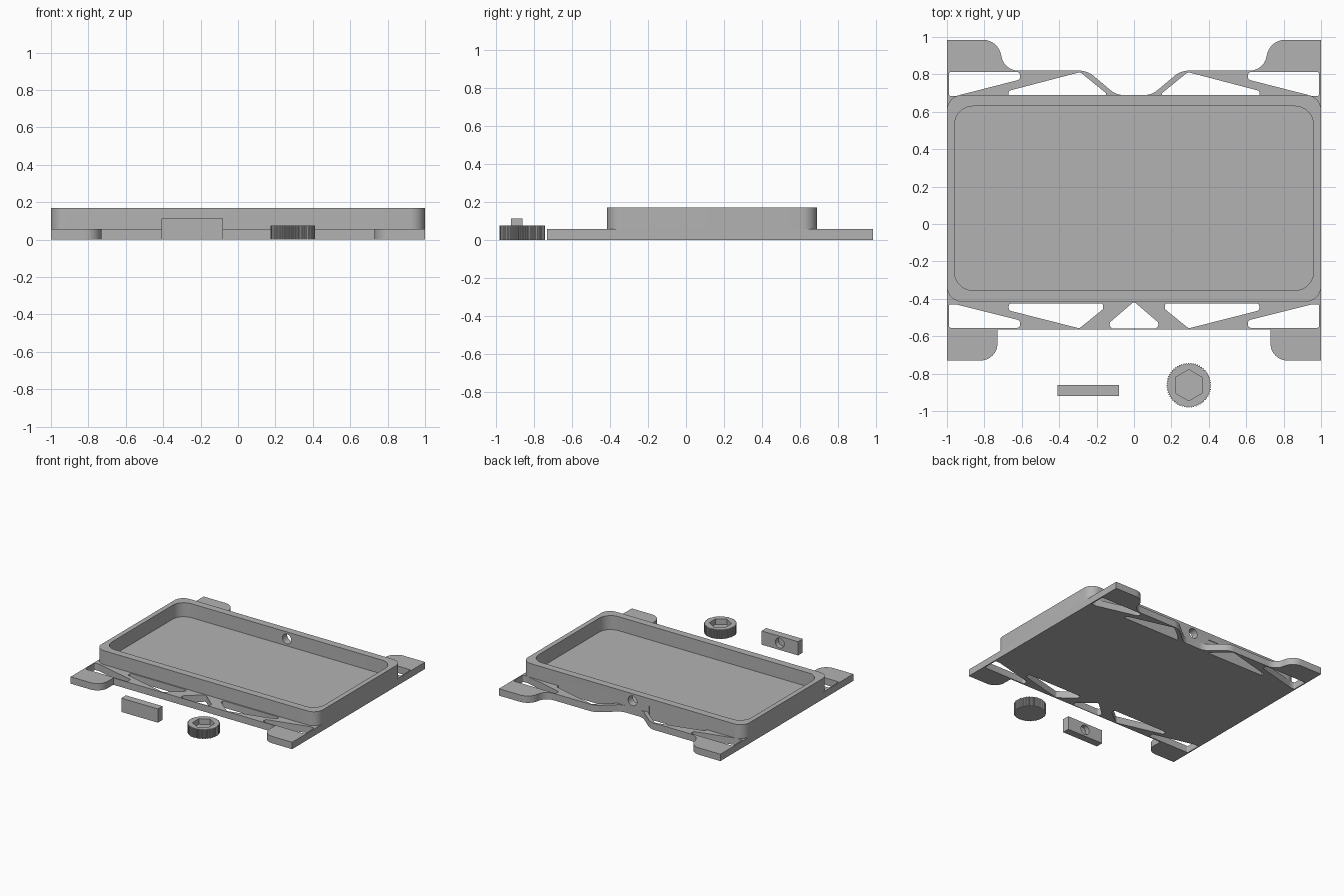
import bpy, bmesh, math
from mathutils import Vector, Matrix

if "Cube" in bpy.data.objects:
    bpy.data.objects.remove(bpy.data.objects["Cube"], do_unlink=True)

grey = bpy.data.materials.new("light_grey")
grey.use_nodes = True
grey.diffuse_color = (0.45, 0.45, 0.45, 1)
grey.node_tree.nodes["Principled BSDF"].inputs["Base Color"].default_value = grey.diffuse_color


def rounded(points, steps=8):
    """Turn (x, y, radius) corners into a polygon with circular fillets."""
    out = []
    for i, (x, y, r) in enumerate(points):
        v = Vector((x, y))
        if r == 0:
            out.append(v)
            continue
        nxt = points[(i + 1) % len(points)]
        d1 = (Vector(points[i - 1][:2]) - v).normalized()
        d2 = (Vector(nxt[:2]) - v).normalized()
        half = d1.angle(d2) / 2
        centre = v + (d1 + d2).normalized() * r / math.sin(half)
        reach = r / math.tan(half)
        a, b = v + d1 * reach - centre, v + d2 * reach - centre
        for k in range(steps + 1):
            out.append(centre + a.normalized().slerp(b.normalized(), k / steps) * r)
    return out


def prism(name, outline, z0, z1, matrix=None):
    bm = bmesh.new()
    face = bm.faces.new([bm.verts.new((p[0], p[1], z0)) for p in outline])
    top = bmesh.ops.extrude_face_region(bm, geom=[face])["geom"]
    bmesh.ops.translate(bm, vec=(0, 0, z1 - z0),
                        verts=[e for e in top if isinstance(e, bmesh.types.BMVert)])
    bmesh.ops.recalc_face_normals(bm, faces=bm.faces)
    if matrix:
        bm.transform(matrix)
    mesh = bpy.data.meshes.new(name)
    bm.to_mesh(mesh)
    bm.free()
    mesh.materials.append(grey)
    obj = bpy.data.objects.new(name, mesh)
    bpy.context.collection.objects.link(obj)
    return obj


def select(obj):
    bpy.ops.object.select_all(action='DESELECT')
    obj.select_set(True)
    bpy.context.view_layer.objects.active = obj


def cut(obj, cutters):
    select(obj)
    for c in cutters:
        mod = obj.modifiers.new("cut", 'BOOLEAN')
        mod.operation, mod.solver, mod.object = 'DIFFERENCE', 'EXACT', c
        bpy.ops.object.modifier_apply(modifier=mod.name)


def mirrored(points):
    return [(-x, y, r) for x, y, r in reversed(points)]


def rectangle(x0, x1, y0, y1, r=0):
    return rounded([(x0, y0, r), (x1, y0, r), (x1, y1, r), (x0, y1, r)])


def circle(radius, n=32):
    return [(radius * math.cos(math.tau * k / n), radius * math.sin(math.tau * k / n))
            for k in range(n)]


def along_y(x, y, z):
    return Matrix.Translation((x, y, z)) @ Matrix.Rotation(math.pi / 2, 4, 'X')


STEP, TOP = 0.056, 0.17
helpers = []

# Base plate with four feet and a notched back edge
half_plate = [
    (0.73, -0.565, 0), (0.73, -0.73, 0.09), (1, -0.73, 0), (1, 0.985, 0),
    (0.725, 0.985, 0.1), (0.695, 0.82, 0.09), (0.25, 0.82, 0.12), (0.095, 0.69, 0.1)]
base_plate = prism("base_plate", rounded(half_plate + mirrored(half_plate)), 0, STEP)

# Raised rim around the tray
rim = prism("tray_rim", rectangle(-1, 1, -0.415, 0.69, 0.08), STEP, TOP)
cavity = prism("cavity_cutter", rectangle(-0.96, 0.96, -0.355, 0.63, 0.1), -0.1, 0.3)
cable_hole = prism("cable_hole_cutter", circle(0.04), -0.1, 0.1, along_y(0, 0.66, 0.112))
helpers += [cavity, cable_hole]
cut(rim, [cavity, cable_hole])

# Truss openings in the front and back flanges
front_outer = [(0.99, -0.555, 0.01), (0.99, -0.43, 0.01), (0.95, -0.43, 0.02),
               (0.61, -0.515, 0.015), (0.61, -0.555, 0.015)]
front_inner = [(0.67, -0.425, 0.015), (0.165, -0.425, 0.012), (0.165, -0.455, 0.012),
               (0.292, -0.558, 0.02), (0.67, -0.462, 0.015)]
back_outer = [(0.99, 0.685, 0.01), (0.99, 0.812, 0.01), (0.61, 0.812, 0.015),
              (0.61, 0.772, 0.015), (0.95, 0.685, 0.02)]
back_inner = [(0.67, 0.685, 0), (0.67, 0.712, 0.01), (0.288, 0.812, 0.02),
              (0.15, 0.7, 0.01), (0.15, 0.685, 0)]
front_middle = [(0, -0.415, 0.015), (0.14, -0.535, 0.02), (0.115, -0.56, 0.015),
                (-0.115, -0.56, 0.015), (-0.14, -0.535, 0.02)]
for shape in (front_outer, front_inner, back_outer, front_middle):
    sides = [shape] if shape is front_middle else [shape, mirrored(shape)]
    for side in sides:
        opening = prism("opening_cutter", rounded(side, 5), -0.1, 0.1)
        helpers.append(opening)
        cut(base_plate, [opening])

# The inner back openings also relieve the lower part of the rim wall
for side in (back_inner, mirrored(back_inner)):
    relief = prism("relief_cutter", rounded(side, 5), -0.1, 0.112)
    helpers.append(relief)
    cut(base_plate, [relief])
    cut(rim, [relief])

# Loose clamp block with a blind hole in its back
block = prism("clamp_block", rectangle(-0.41, -0.08, -0.92, -0.86), 0, 0.112)
block_hole = prism("block_hole_cutter", circle(0.04), -0.1, 0.04, along_y(-0.245, -0.86, 0.056))
helpers.append(block_hole)
cut(block, [block_hole])

# Loose knurled knob with a hexagonal nut pocket
TEETH = 60
knurl = []
for k in range(TEETH * 4):
    radius = 0.12 if k % 4 < 2 else 0.114
    a = math.tau * k / (TEETH * 4)
    knurl.append((radius * math.cos(a), radius * math.sin(a)))
centre = Matrix.Translation((0.293, -0.862, 0))
knob = prism("knurled_knob", knurl, 0, 0.075, centre)
hexagon = prism("hex_cutter", circle(0.083, 6), 0.03, 0.2,
                centre @ Matrix.Rotation(math.pi / 6, 4, 'Z'))
helpers.append(hexagon)
cut(knob, [hexagon])

for h in helpers:
    bpy.data.objects.remove(h, do_unlink=True)

for part in (base_plate, rim, block, knob):
    select(part)
    bpy.ops.object.shade_smooth_by_angle(angle=math.radians(30))
